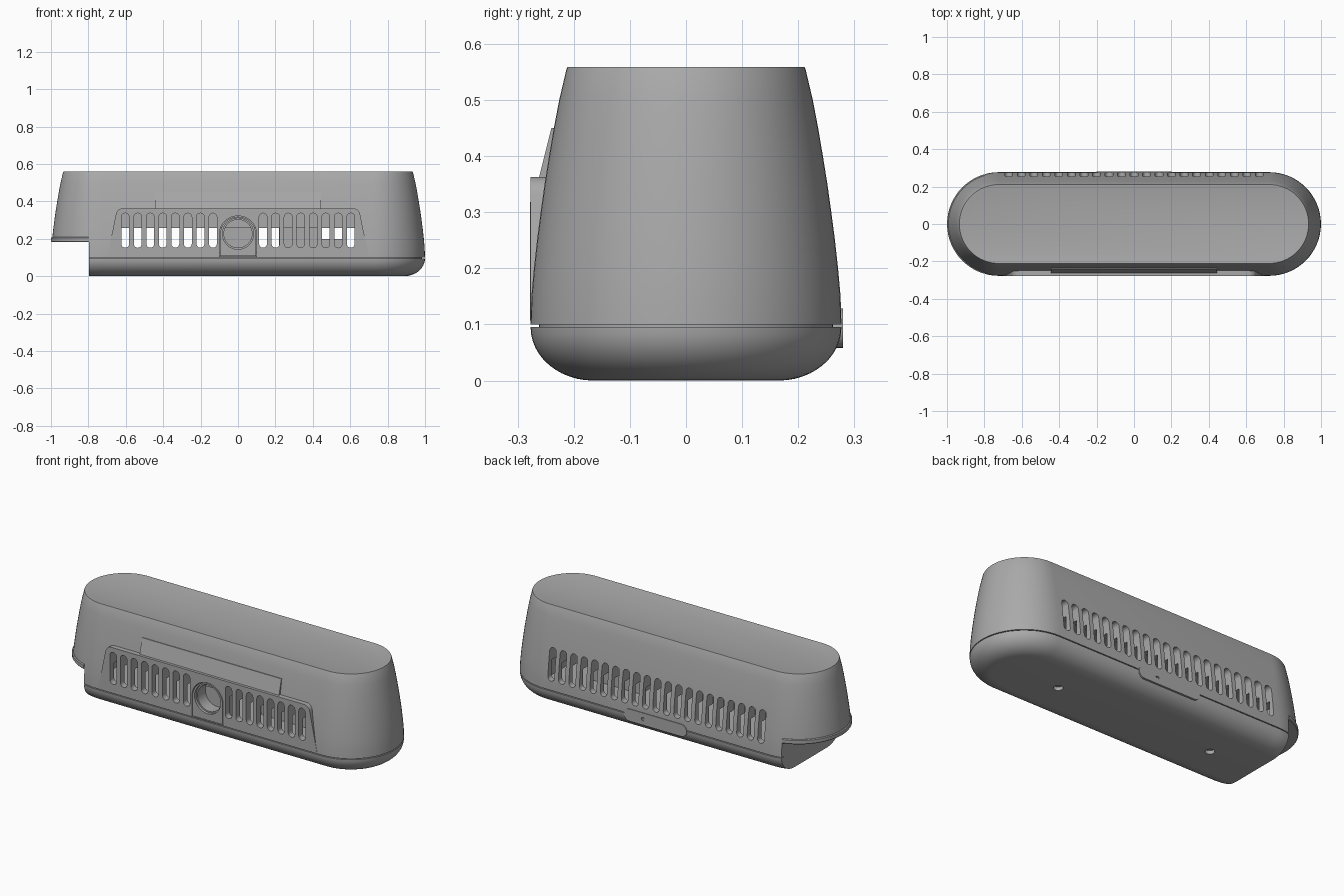
import bpy, bmesh, math

if "Cube" in bpy.data.objects:
    bpy.data.objects.remove(bpy.data.objects["Cube"], do_unlink=True)

grey = bpy.data.materials.new("plain grey")
grey.use_nodes = True
colour = (0.4, 0.4, 0.4, 1)
grey.diffuse_color = colour
grey.node_tree.nodes["Principled BSDF"].inputs["Base Color"].default_value = colour

HALF = 0.7225  # half length of the straight sides


def finish(bm, name):
    bmesh.ops.recalc_face_normals(bm, faces=bm.faces)
    mesh = bpy.data.meshes.new(name)
    bm.to_mesh(mesh)
    bm.free()
    mesh.materials.append(grey)
    obj = bpy.data.objects.new(name, mesh)
    bpy.context.collection.objects.link(obj)
    return obj


def arc(cx, cy, r, a0, a1, n):
    steps = [math.radians(a0 + (a1 - a0) * i / n) for i in range(n + 1)]
    return [(cx + r * math.cos(a), cy + r * math.sin(a)) for a in steps]


def loft(name, profile):
    """Stack of stadium rings given as (radius, height)."""
    bm = bmesh.new()
    rings = []
    for r, z in profile:
        pts = arc(HALF, 0, r, -90, 90, 32) + arc(-HALF, 0, r, 90, 270, 32)
        rings.append([bm.verts.new((x, y, z)) for x, y in pts])
    n = len(rings[0])
    for low, high in zip(rings, rings[1:]):
        for i in range(n):
            j = (i + 1) % n
            bm.faces.new((low[i], low[j], high[j], high[i]))
    bm.faces.new(rings[0])
    bm.faces.new(rings[-1])
    return finish(bm, name)


def prisms(name, outlines, y0, y1):
    """Outlines in x and z, pushed from y0 to y1."""
    bm = bmesh.new()
    for pts in outlines:
        a = [bm.verts.new((x, y0, z)) for x, z in pts]
        b = [bm.verts.new((x, y1, z)) for x, z in pts]
        bm.faces.new(a)
        bm.faces.new(b)
        for i in range(len(pts)):
            j = (i + 1) % len(pts)
            bm.faces.new((a[i], a[j], b[j], b[i]))
    return finish(bm, name)


def box(name, x0, x1, y0, y1, z0, z1):
    return prisms(name, [[(x0, z0), (x1, z0), (x1, z1), (x0, z1)]], y0, y1)


def combine(target, other, operation="DIFFERENCE"):
    mod = target.modifiers.new("combine", "BOOLEAN")
    mod.operation, mod.object, mod.solver = operation, other, "EXACT"
    bpy.ops.object.select_all(action="DESELECT")
    bpy.context.view_layer.objects.active = target
    target.select_set(True)
    bpy.ops.object.modifier_apply(modifier=mod.name)
    bpy.data.objects.remove(other, do_unlink=True)


def smooth(*objs):
    bpy.ops.object.select_all(action="DESELECT")
    for o in objs:
        o.select_set(True)
    bpy.context.view_layer.objects.active = objs[0]
    bpy.ops.object.shade_smooth_by_angle(angle=math.radians(25))


def capsule(x, z0, z1, r):
    return arc(x, z1 - r, r, 0, 180, 10) + arc(x, z0 + r, r, 180, 360, 10)


def arch(w, z0, top):
    return [(-w, z0), (w, z0)] + arc(0, top - w, w, 0, 180, 28)


# Tapered upper shell with a shallow dished top
shell = loft("upper_shell", [
    (0.277, 0.1), (0.2755, 0.15), (0.271, 0.2), (0.2655, 0.25), (0.259, 0.3),
    (0.252, 0.35), (0.244, 0.4), (0.2355, 0.45), (0.226, 0.5), (0.213, 0.555),
    (0.211, 0.559), (0.205, 0.559), (0.18, 0.553)])

# Upright vent panel on the front
panel = [(-0.7, 0.1), (0.7, 0.1)]
panel += arc(0.615, 0.325, 0.038, 10, 90, 8) + arc(-0.615, 0.325, 0.038, 90, 170, 8)
combine(shell, prisms("panel", [panel], -0.2775, -0.2), "UNION")

# Hollow inside, end notch and recess for the lens housing
combine(shell, box("cavity", -0.74, 0.74, -0.24, 0.24, 0.13, 0.257))
combine(shell, box("notch", -1.1, -0.797, -0.4, 0.4, 0, 0.182))
combine(shell, prisms("recess", [arch(0.1, 0.103, 0.322)], -0.3, -0.2))

# Rows of vent slots: the front row leaves room for the lens
PITCH = 0.067
front = [capsule(s * i * PITCH, 0.152, 0.337, 0.021) for i in range(2, 10) for s in (-1, 1)]
back = [capsule(i * PITCH, 0.152, 0.337, 0.021) for i in range(-10, 11)]
combine(shell, prisms("front_slots", front, -0.3, -0.2))
combine(shell, prisms("back_slots", back, 0.2, 0.3))

# Rounded lower tray and the recessed seam above it
ry, rz = 0.112, 0.095
fillet = [(0.277 - ry + ry * math.sin(a), rz - rz * math.cos(a))
          for a in (math.pi / 2 * i / 12 for i in range(13))]
tray = loft("lower_tray", fillet)
seam = loft("seam", [(0.262, 0.09), (0.262, 0.105)])
for part in (tray, seam):
    combine(part, box("end_cut", -1.1, -0.797, -0.4, 0.4, -0.1, 0.3))

# Screw holes under the tray
for x in (-0.5, 0.5):
    hole = [(x + px, py) for px, py in arc(0, 0, 0.025, 0, 345, 23)]
    cutter = prisms("screw_hole", [hole], -0.02, 0.02)
    cutter.rotation_euler.x = math.pi / 2
    bpy.context.view_layer.update()
    combine(tray, cutter)

# Overhanging lip around the notched end
lip = loft("end_lip", [(0.274, 0.182), (0.277, 0.186), (0.277, 0.205), (0.272, 0.209)])
combine(lip, box("lip_cut", -0.8, 1.1, -0.4, 0.4, 0, 0.4))

# Lens housing with a stepped round opening
housing = prisms("lens_housing", [arch(0.096, 0.107, 0.318)], -0.278, -0.12)
for r, depth in ((0.083, -0.262), (0.075, -0.19)):
    combine(housing, prisms("bore", [arc(0, 0.227, r, 0, 354, 59)], -0.3, depth))

# Thin sloping plate above the vent panel
brow = box("brow_plate", -0.445, 0.445, -0.262, -0.22, 0.362, 0.45)
for v in brow.data.vertices:
    if v.co.z > 0.4 and v.co.y < -0.25:
        v.co.y = -0.24

# Port cover on the back seam, with a small hole
cover_outline = arc(0.165, 0.093, 0.035, -90, 90, 12) + arc(-0.165, 0.093, 0.035, 90, 270, 12)
cover = prisms("port_cover", [cover_outline], 0.23, 0.28)
combine(cover, prisms("pin_hole", [arc(0.08, 0.093, 0.01, 0, 337.5, 15)], 0.26, 0.3))

# Inner blocks seen through the vents
box("inner_block", 0.22, 0.45, -0.1, 0.1, 0.125, 0.26)
box("inner_board", 0.45, 0.56, -0.1, 0.1, 0.125, 0.2)

smooth(shell, tray, seam, lip, housing, cover)
